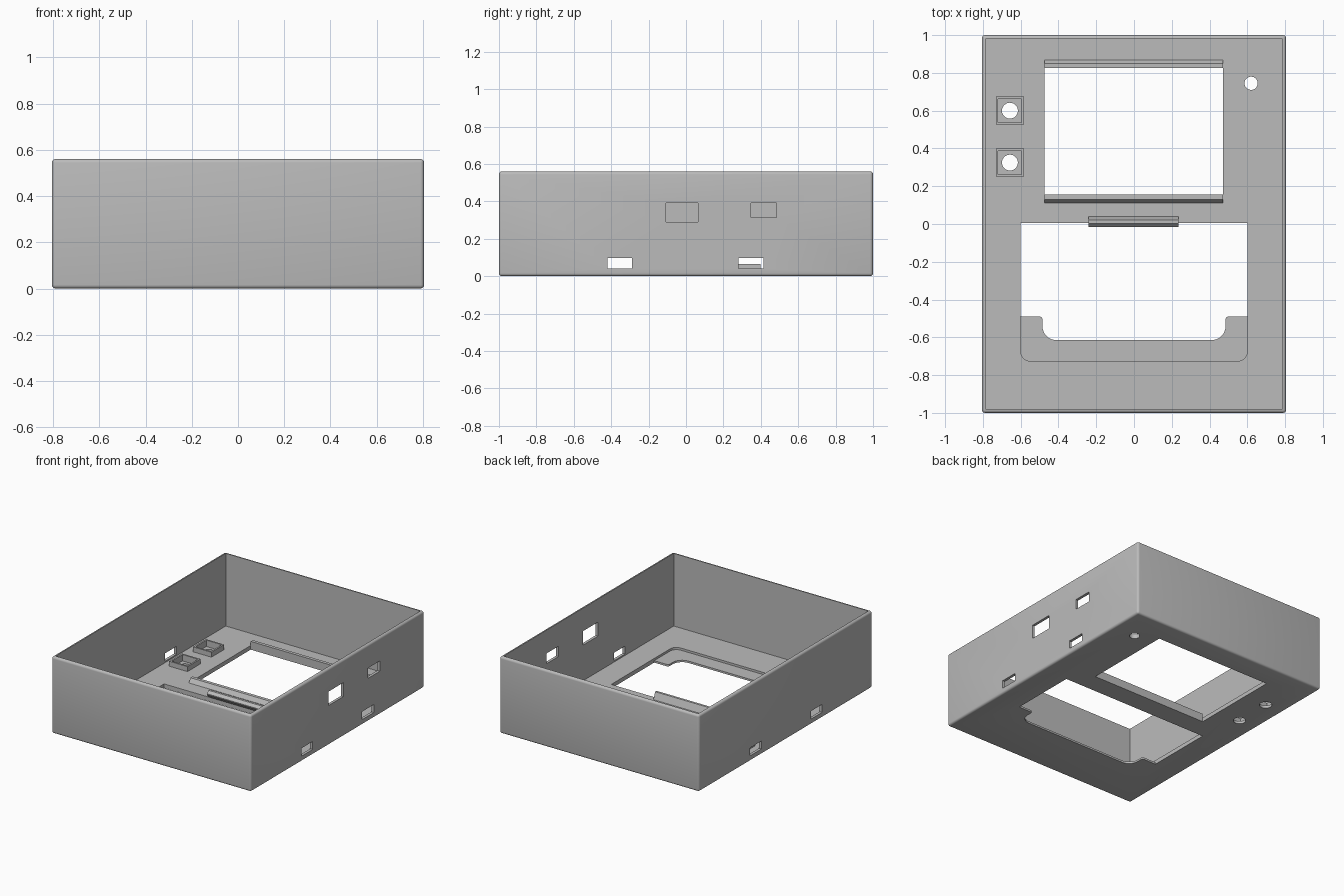
import bpy, bmesh, math

old = bpy.data.objects.get("Cube")
if old:
    bpy.data.objects.remove(old)

grey = bpy.data.materials.new("plain grey")
grey.use_nodes = True
grey.diffuse_color = (0.5, 0.5, 0.5, 1)
grey.node_tree.nodes["Principled BSDF"].inputs["Base Color"].default_value = (0.5, 0.5, 0.5, 1)

FLOOR, WALL, HEIGHT = 0.03, 0.02, 0.56
HX, HY = 0.805, 1.0


def finish(name, bm):
    bmesh.ops.recalc_face_normals(bm, faces=bm.faces)
    mesh = bpy.data.meshes.new(name)
    bm.to_mesh(mesh)
    bm.free()
    mesh.materials.append(grey)
    ob = bpy.data.objects.new(name, mesh)
    bpy.context.collection.objects.link(ob)
    return ob


def prism(name, points, start, end, axis="z"):
    """Extrude a flat outline: (x, y) along z, or (y, z) along x."""
    bm = bmesh.new()
    place = (lambda p, d: (p[0], p[1], d)) if axis == "z" else (lambda p, d: (d, p[0], p[1]))
    low = [bm.verts.new(place(p, start)) for p in points]
    high = [bm.verts.new(place(p, end)) for p in points]
    bm.faces.new(low[::-1])
    bm.faces.new(high)
    for i in range(len(low)):
        j = (i + 1) % len(low)
        bm.faces.new((low[i], low[j], high[j], high[i]))
    return finish(name, bm)


def box(name, x0, x1, y0, y1, z0, z1):
    return prism(name, [(x0, y0), (x1, y0), (x1, y1), (x0, y1)], z0, z1)


def arc(cx, cy, r, a0, a1, n=8):
    return [(cx + r * math.cos(math.radians(a0 + (a1 - a0) * i / n)),
             cy + r * math.sin(math.radians(a0 + (a1 - a0) * i / n))) for i in range(n + 1)]


def disc(name, x, y, r, z0, z1):
    return prism(name, arc(x, y, r, 0, 352.5, 47), z0, z1)


def activate(ob):
    bpy.ops.object.select_all(action="DESELECT")
    ob.select_set(True)
    bpy.context.view_layer.objects.active = ob


def combine(target, tool, operation="DIFFERENCE"):
    mod = target.modifiers.new("combine", "BOOLEAN")
    mod.operation, mod.solver, mod.object = operation, "EXACT", tool
    activate(target)
    bpy.ops.object.modifier_apply(modifier=mod.name)
    bpy.data.objects.remove(tool)


# Open tray with rounded outer edges
tray = box("case_shell", -HX, HX, -HY, HY, 0, HEIGHT)
bevel = tray.modifiers.new("round", "BEVEL")
bevel.width, bevel.segments = 0.016, 4
activate(tray)
bpy.ops.object.modifier_apply(modifier=bevel.name)
combine(tray, box("cavity", WALL - HX, HX - WALL, WALL - HY, HY - WALL, FLOOR, 1))

# Screen opening and small round hole
combine(tray, box("screen_cut", -0.475, 0.47, 0.155, 0.825, -0.1, 0.2))
combine(tray, disc("light_cut", 0.62, 0.745, 0.035, -0.1, 0.2))

# Front recess with rounded corners
recess = ([(0.6, 0.005), (-0.6, 0.005)] + arc(-0.55, -0.675, 0.05, 180, 270)
          + arc(0.55, -0.675, 0.05, 270, 360))
combine(tray, prism("recess_cut", recess, 0.014, 0.2))

# Opening through the recess, narrowed by a stepped, curved edge
half = [(0.6, 0.005), (0.6, -0.49)] + arc(0.5, -0.505, 0.015, 90, 180) \
    + arc(0.41, -0.54, 0.075, 0, -90)
opening = half + [(-x, y) for x, y in reversed(half)]
combine(tray, prism("opening_cut", opening, -0.1, 0.2))

# Low ports through both side walls, higher ports through the left wall
for y0, y1 in ((-0.42, -0.29), (0.28, 0.415)):
    for x in (-HX, HX):
        combine(tray, box("port_cut", x - 0.1, x + 0.1, y0, y1, 0.04, 0.098))
for y0, y1, z0, z1 in ((-0.108, 0.065, 0.29, 0.392), (0.348, 0.485, 0.315, 0.39)):
    combine(tray, box("upper_port_cut", HX - 0.1, HX + 0.1, y0, y1, z0, z1))

# Square button sockets with round holes
for y in (0.6, 0.325):
    x = -0.657
    socket = box("button_socket", x - 0.074, x + 0.074, y - 0.074, y + 0.074, FLOOR - 0.01, 0.066)
    combine(tray, socket, "UNION")
    combine(tray, box("socket_cut", x - 0.062, x + 0.062, y - 0.062, y + 0.062, 0.02, 0.2))
    combine(tray, disc("button_cut", x, y, 0.042, -0.1, 0.2))

activate(tray)
bpy.ops.object.shade_smooth_by_angle(angle=math.radians(30))

# Chamfered lips along the front and back of the screen opening
for name, edge, s in (("front_screen_lip", 0.155, -1), ("back_screen_lip", 0.825, 1)):
    profile = [(edge, FLOOR), (edge, 0.06), (edge + s * 0.024, 0.06), (edge + s * 0.044, FLOOR)]
    prism(name, profile, -0.475, 0.47, "x")

# Retaining clip over the edge of the front opening
clip = [(0.04, FLOOR), (0.02, 0.08), (0.003, 0.08), (-0.015, 0.062), (-0.015, 0.055), (0.005, FLOOR)]
prism("retaining_clip", clip, -0.24, 0.235, "x")
